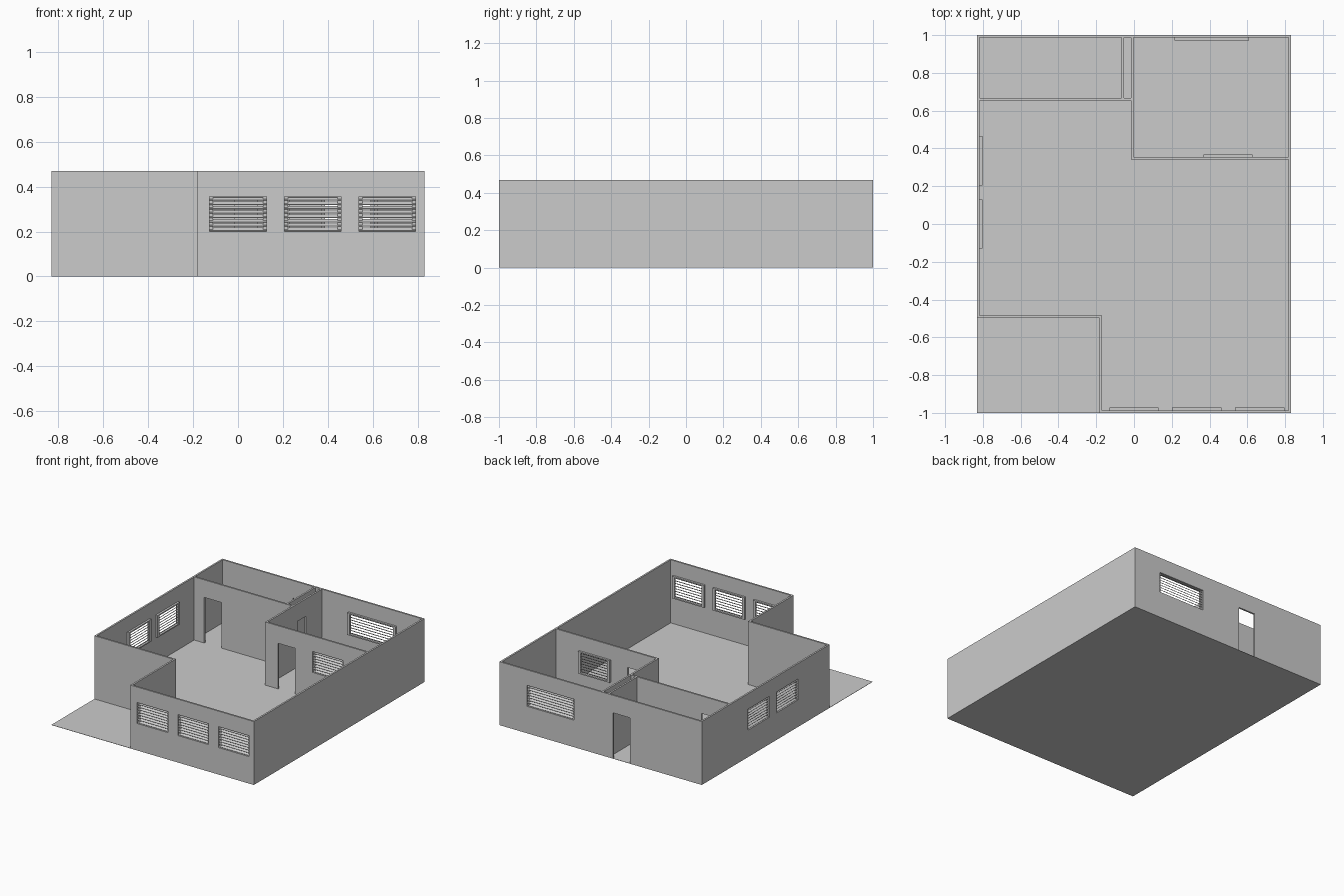
import bpy, bmesh, math
from mathutils import Matrix, Vector

if "Cube" in bpy.data.objects:
    bpy.data.objects.remove(bpy.data.objects["Cube"])

H = 0.47          # wall height
T = 0.013         # wall thickness
BASE = 0.002      # floor slab thickness
DOOR_TOP = 0.34
SILL, HEAD = 0.2, 0.355


def finish(bm, name):
    bmesh.ops.recalc_face_normals(bm, faces=bm.faces)
    mesh = bpy.data.meshes.new(name)
    bm.to_mesh(mesh)
    bm.free()
    ob = bpy.data.objects.new(name, mesh)
    bpy.context.collection.objects.link(ob)
    return ob


def add_box(bm, lo, hi, tilt=0.0):
    lo, hi = Vector(lo), Vector(hi)
    m = (Matrix.Translation((lo + hi) / 2) @ Matrix.Rotation(tilt, 4, 'X')
         @ Matrix.Diagonal((*(hi - lo), 1)))
    bmesh.ops.create_cube(bm, size=1, matrix=m)


def wall(name, axis, start, end, low, doors=(), windows=()):
    """Wall along an axis from start to end; low is its lower face on the other axis."""
    holes = [(a, b, BASE, DOOR_TOP) for a, b in doors]
    holes += [(a, b, SILL, HEAD) for a, b in windows]
    us = sorted({start, end, *(u for h in holes for u in h[:2])})
    zs = sorted({BASE, H, *(z for h in holes for z in h[2:])})
    bm = bmesh.new()

    def point(u, z):
        return bm.verts.new((u, low, z) if axis == 'x' else (low, u, z))

    grid = [[point(u, z) for z in zs] for u in us]
    for i in range(len(us) - 1):
        for j in range(len(zs) - 1):
            u, z = (us[i] + us[i + 1]) / 2, (zs[j] + zs[j + 1]) / 2
            if not any(a < u < b and c < z < d for a, b, c, d in holes):
                bm.faces.new((grid[i][j], grid[i + 1][j], grid[i + 1][j + 1], grid[i][j + 1]))
    bmesh.ops.delete(bm, geom=[v for v in bm.verts if not v.link_faces], context='VERTS')
    # thicken the sheet into a solid wall
    ext = bmesh.ops.extrude_face_region(bm, geom=bm.faces[:], use_keep_orig=True)
    shift = (0, T, 0) if axis == 'x' else (T, 0, 0)
    bmesh.ops.translate(bm, vec=shift,
                        verts=[g for g in ext['geom'] if isinstance(g, bmesh.types.BMVert)])
    bmesh.ops.recalc_face_normals(bm, faces=bm.faces)
    return finish(bm, name)


def louvre_window(name, x, y, width, turn=0):
    """Louvre in local axes: x along the wall, +y into the room, y=0 on the outer face."""
    bm = bmesh.new()
    w, f0, f1 = width / 2, T, T + 0.015
    # frame on the room side of the wall
    for s in (-1, 1):
        a, b = sorted((s * (w + 0.005), s * (w - 0.015)))
        add_box(bm, (a, f0, SILL - 0.005), (b, f1, HEAD + 0.005))
    for z in (SILL - 0.005, HEAD - 0.004):
        add_box(bm, (-w + 0.015, f0, z), (w - 0.015, f1, z + 0.009))
    # slats sloping down towards the outside
    n = 8
    pitch = (HEAD - SILL) / n
    for i in range(n):
        z = SILL + pitch * (i + 0.5)
        add_box(bm, (-w, 0.005, z - 0.0015), (w, 0.027, z + 0.0015), math.radians(35))
    ob = finish(bm, name)
    ob.location = (x, y, 0)
    ob.rotation_euler.z = math.radians(turn)


# floor slab, including the open porch corner
bm = bmesh.new()
add_box(bm, (-0.83, -1, 0), (0.83, 1, BASE))
finish(bm, "floor")

# outer walls
front_x = (0.0, 0.333, 0.665)
left_y = (0.0, 0.335)
wall("front_wall", 'x', -0.183, 0.83, -1, windows=[(c - 0.126, c + 0.126) for c in front_x])
wall("right_wall", 'y', -1 + T, 1 - T, 0.83 - T)
wall("back_wall", 'x', -0.83, 0.83, 1 - T, doors=[(-0.24, -0.10)], windows=[(0.22, 0.605)])
wall("left_wall", 'y', -0.497 + T, 1 - T, -0.83, windows=[(c - 0.126, c + 0.126) for c in left_y])
wall("porch_back_wall", 'x', -0.83, -0.183 + T, -0.497)
wall("porch_side_wall", 'y', -1 + T, -0.497, -0.183)

# inner partitions
wall("rear_room_wall", 'x', -0.83 + T, -0.016, 0.654, doors=[(-0.735, -0.595)])
wall("closet_wall", 'y', 0.654 + T, 1 - T, -0.067)
wall("bedroom_side_wall", 'y', 0.341 + T, 1 - T, -0.016, doors=[(0.70, 0.80)])
wall("bedroom_front_wall", 'x', -0.016, 0.83 - T, 0.341,
     doors=[(0.09, 0.23)], windows=[(0.373, 0.622)])

# louvre windows
for i, c in enumerate(front_x):
    louvre_window(f"front_window_{i + 1}", c, -1, 0.252)
for i, c in enumerate(left_y):
    louvre_window(f"left_window_{i + 1}", -0.83, c, 0.252, -90)
louvre_window("back_window", 0.4125, 1, 0.385, 180)
louvre_window("inner_window", 0.4975, 0.341, 0.249)
